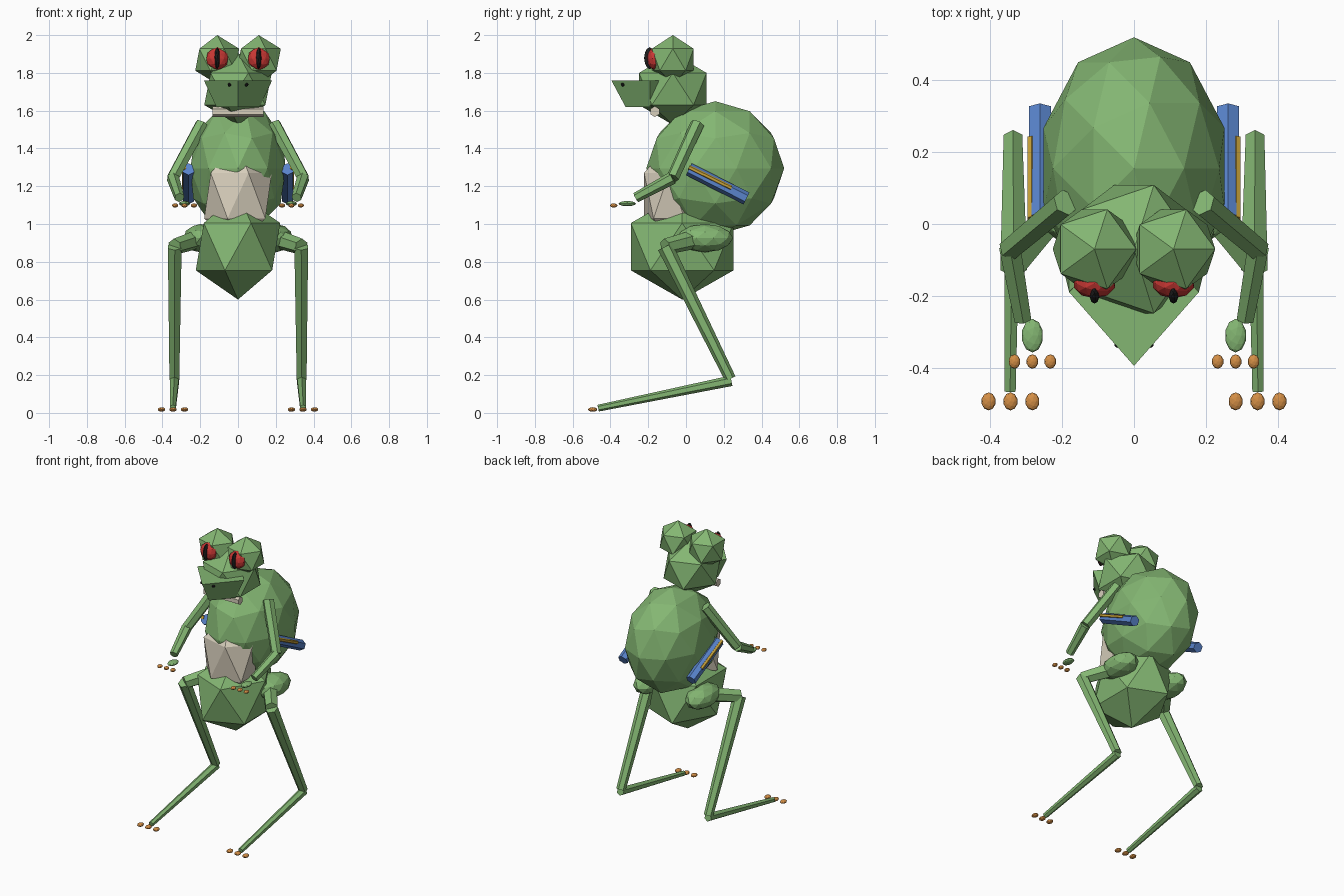
import bpy
import math
from mathutils import Vector

cube = bpy.data.objects.get("Cube")
if cube:
    bpy.data.objects.remove(cube, do_unlink=True)


def material(name, color):
    mat = bpy.data.materials.new(name)
    mat.use_nodes = True
    rgba = (*color, 1.0)
    mat.diffuse_color = rgba
    mat.node_tree.nodes["Principled BSDF"].inputs["Base Color"].default_value = rgba
    return mat


GREEN = material("leaf_green", (0.23, 0.47, 0.17))
CREAM = material("cream", (0.68, 0.62, 0.5))
RED = material("eye_red", (0.6, 0.04, 0.035))
BLACK = material("black", (0.012, 0.012, 0.012))
BLUE = material("flank_blue", (0.1, 0.23, 0.6))
GOLD = material("stripe_gold", (0.58, 0.36, 0.04))
ORANGE = material("toe_orange", (0.65, 0.27, 0.06))


def finish(name, mat):
    obj = bpy.context.object
    obj.name = name
    obj.data.materials.append(mat)
    return obj


def ball(name, center, radii, mat, detail=1):
    """Faceted ellipsoid."""
    bpy.ops.mesh.primitive_ico_sphere_add(subdivisions=detail, radius=1, location=center)
    bpy.context.object.scale = radii
    return finish(name, mat)


def limb(name, start, end, r1, r2, mat, sides=6):
    """Tapered bar between two points."""
    start, end = Vector(start), Vector(end)
    axis = end - start
    bpy.ops.mesh.primitive_cone_add(vertices=sides, radius1=r1, radius2=r2,
                                    depth=axis.length, location=(start + end) / 2)
    bpy.context.object.rotation_euler = axis.to_track_quat('Z', 'Y').to_euler()
    return finish(name, mat)


# Torso
ball("body", (0, 0.155, 1.295), (0.265, 0.365, 0.355), GREEN, 2)
ball("hips", (0, -0.02, 0.88), (0.25, 0.32, 0.28), GREEN)
ball("belly", (0, -0.09, 1.15), (0.2, 0.155, 0.27), CREAM)

# Head, wedge snout and lip bar
ball("head", (0, -0.07, 1.715), (0.2, 0.21, 0.19), GREEN)
bpy.ops.mesh.primitive_cone_add(vertices=4, radius1=0.13, radius2=0.205, depth=0.14,
                                location=(0, -0.19, 1.69))
bpy.context.object.scale.x = 0.88
finish("snout", GREEN)
limb("lip", (-0.135, -0.165, 1.595), (0.135, -0.165, 1.595), 0.028, 0.028, CREAM)

for side, s in (("left", 1), ("right", -1)):
    # Eyes and nostrils
    ball(side + "_eye_socket", (s * 0.11, -0.07, 1.87), (0.13, 0.13, 0.13), GREEN)
    ball(side + "_eye", (s * 0.11, -0.165, 1.875), (0.06, 0.042, 0.06), RED, 2)
    ball(side + "_pupil", (s * 0.11, -0.192, 1.878), (0.015, 0.03, 0.058), BLACK, 2)
    ball(side + "_nostril", (s * 0.045, -0.335, 1.738), (0.01, 0.01, 0.01), BLACK, 2)

    # Flank bar with its stripe
    limb(side + "_flank", (s * 0.262, 0.015, 1.29), (s * 0.262, 0.32, 1.135),
         0.035, 0.035, BLUE)
    limb(side + "_flank_stripe", (s * 0.286, 0.015, 1.3), (s * 0.286, 0.24, 1.19),
         0.013, 0.013, GOLD)

    # Arm
    elbow = (s * 0.345, -0.07, 1.245)
    limb(side + "_upper_arm", (s * 0.19, 0.06, 1.53), elbow, 0.038, 0.034, GREEN)
    limb(side + "_forearm", elbow, (s * 0.31, -0.265, 1.14), 0.034, 0.027, GREEN)
    ball(side + "_hand", (s * 0.283, -0.311, 1.108), (0.03, 0.047, 0.014), GREEN, 2)

    # Leg
    knee, ankle = (s * 0.335, -0.11, 0.88), (s * 0.337, 0.235, 0.18)
    ball(side + "_haunch", (s * 0.2, 0.1, 0.925), (0.09, 0.15, 0.075), GREEN, 2)
    limb(side + "_thigh", (s * 0.15, 0.13, 0.94), knee, 0.055, 0.043, GREEN)
    limb(side + "_shin", knee, ankle, 0.042, 0.03, GREEN)
    limb(side + "_foot", (s * 0.337, 0.24, 0.17), (s * 0.345, -0.465, 0.025),
         0.028, 0.018, GREEN)

    # Three fingers and three toes
    for i in range(3):
        ball(f"{side}_finger_{i + 1}", (s * (0.233 + 0.05 * i), -0.383, 1.098),
             (0.0165, 0.02, 0.011), ORANGE, 2)
        ball(f"{side}_toe_{i + 1}", (s * (0.283 + 0.061 * i), -0.494, 0.018),
             (0.02, 0.025, 0.012), ORANGE, 2)
